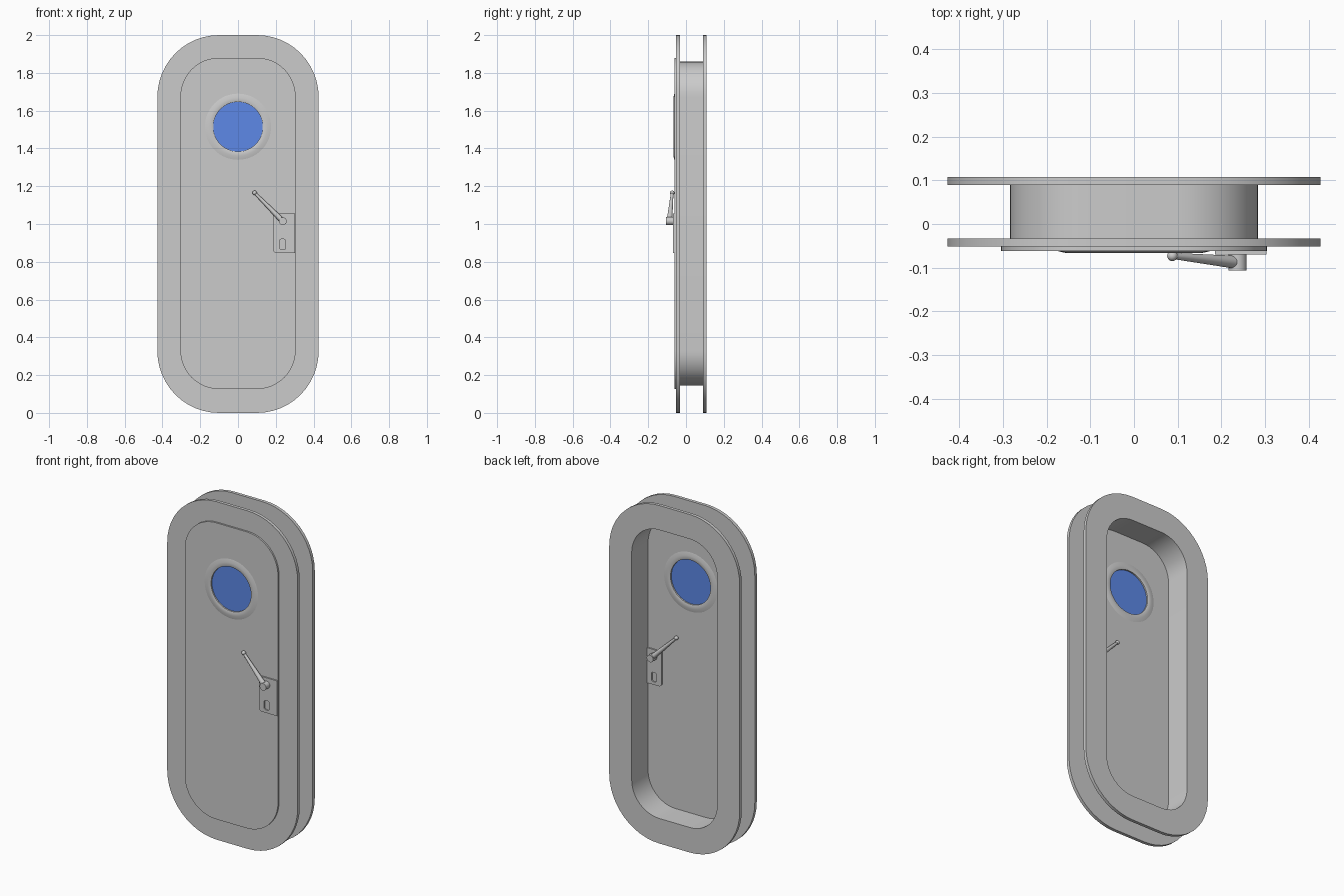
import bpy, bmesh
from math import sin, cos, pi
from mathutils import Matrix, Vector

if "Cube" in bpy.data.objects:
    bpy.data.objects.remove(bpy.data.objects["Cube"])


def rounded(w, z0, z1, r, x=0.0, n=12):
    """Rounded rectangle outline in XZ; r is one radius or (TR, TL, BL, BR)."""
    rs = r if isinstance(r, tuple) else (r,) * 4
    pts = []
    for i, (sx, sz) in enumerate(((1, 1), (-1, 1), (-1, -1), (1, -1))):
        q = rs[i]
        cx, cz = x + sx * (w / 2 - q), (z1 - q if sz > 0 else z0 + q)
        steps = n if q > 0 else 0
        for k in range(steps + 1):
            a = pi / 2 * (i + k / max(steps, 1))
            pts.append((cx + q * cos(a), cz + q * sin(a)))
    return pts


def circle(r, x, z, n=48):
    return [(x + r * cos(2 * pi * k / n), z + r * sin(2 * pi * k / n)) for k in range(n)]


def finish(name, bm, y_mid=0.0, mirror=False):
    bmesh.ops.recalc_face_normals(bm, faces=bm.faces)
    me = bpy.data.meshes.new(name)
    bm.to_mesh(me)
    bm.free()
    ob = bpy.data.objects.new(name, me)
    ob.location.y = y_mid
    bpy.context.collection.objects.link(ob)
    if mirror:
        mod = ob.modifiers.new("both_sides", 'MIRROR')
        mod.use_axis = (False, True, False)
        mod.use_mirror_merge = False
    bpy.ops.object.select_all(action='DESELECT')
    ob.select_set(True)
    bpy.context.view_layer.objects.active = ob
    bpy.ops.object.shade_smooth_by_angle()
    return ob


def slab(name, loops, y0, y1, y_mid=0.0, mirror=False):
    """Flat plate between y0 and y1; loops after the first are holes."""
    bm = bmesh.new()
    for pts in loops:
        vs = [bm.verts.new((x, y0 - y_mid, z)) for x, z in pts]
        for a, b in zip(vs, vs[1:] + vs[:1]):
            bm.edges.new((a, b))
    bmesh.ops.triangle_fill(bm, use_beauty=True, use_dissolve=False,
                            edges=bm.edges[:], normal=(0, -1, 0))
    ext = bmesh.ops.extrude_face_region(bm, geom=bm.faces[:], use_keep_orig=True)["geom"]
    bmesh.ops.translate(bm, vec=(0, y1 - y0, 0),
                        verts=[g for g in ext if isinstance(g, bmesh.types.BMVert)])
    return finish(name, bm, y_mid, mirror)


def lathe(name, profile, base, axis=(0, 1, 0), n=32, closed=False, y_mid=0.0, mirror=False):
    """Revolve (radius, distance) points about an axis through base."""
    bm = bmesh.new()
    rows = [[bm.verts.new((r * cos(2 * pi * k / n), d, r * sin(2 * pi * k / n)))
             for k in range(n)] for r, d in profile]
    pairs = list(zip(rows, rows[1:]))
    if closed:
        pairs.append((rows[-1], rows[0]))
    else:
        bm.faces.new(rows[0])
        bm.faces.new(rows[-1])
    for a, b in pairs:
        for k in range(n):
            j = (k + 1) % n
            bm.faces.new((a[k], a[j], b[j], b[k]))
    rot = Vector(axis).to_track_quat('Y', 'Z').to_matrix().to_4x4()
    move = Matrix.Translation(Vector(base) - Vector((0, y_mid, 0)))
    bmesh.ops.transform(bm, matrix=move @ rot, verts=bm.verts)
    return finish(name, bm, y_mid, mirror)


FRAME = 0.028    # middle of the frame depth
DOOR = -0.0535   # middle of the door thickness

# Frame: a flange on each side of the wall and a thin tunnel between them
opening = rounded(0.56, 0.148, 1.855, 0.18)
slab("frame_flange", [rounded(0.854, 0, 2, 0.327), opening], -0.052, -0.033, FRAME, True)
slab("frame_tunnel", [rounded(0.568, 0.144, 1.859, 0.184), opening], -0.033, 0.09)

# Door leaf with porthole opening
PZ = 1.515
slab("door_panel", [rounded(0.61, 0.126, 1.88, 0.205), circle(0.15, 0, PZ)], -0.062, -0.045)

# Porthole rim and glass
front = [(0.131, -0.0115), (0.135, -0.0132), (0.155, -0.0132), (0.175, -0.0085)]
rim = front + [(r, -d) for r, d in reversed(front)]
lathe("porthole_rim", rim, (0, DOOR, PZ), n=64, closed=True)
glass = slab("porthole_glass", [circle(0.131, 0, PZ, 64)], DOOR - 0.003, DOOR + 0.003)
blue = bpy.data.materials.new("blue_glass")
blue.diffuse_color = (0.11, 0.25, 0.8, 1)
blue.use_nodes = True
blue.node_tree.nodes["Principled BSDF"].inputs["Base Color"].default_value = blue.diffuse_color
glass.data.materials.append(blue)

# Lock plate with key slot, on both faces of the door
slab("lock_plate", [rounded(0.118, 0.847, 1.055, (0, 0, 0.02, 0), x=0.244, n=6),
                    rounded(0.032, 0.864, 0.92, 0.011, x=0.236, n=6)],
     -0.070, -0.062, DOOR, True)

# Lever handle: hub, tapered arm and ball end, on both faces of the door
lathe("handle_hub", [(0.021, 0), (0.021, -0.036)], (0.237, -0.07, 1.015), y_mid=DOOR, mirror=True)
start, end = Vector((0.237, -0.088, 1.015)), Vector((0.088, -0.073, 1.165))
arm = end - start
lathe("handle_arm", [(0.015, 0), (0.007, arm.length)], start, arm, n=20, y_mid=DOOR, mirror=True)
bm = bmesh.new()
bmesh.ops.create_uvsphere(bm, u_segments=20, v_segments=12, radius=0.012,
                          matrix=Matrix.Translation(end - Vector((0, DOOR, 0))))
finish("handle_ball", bm, DOOR, True)
